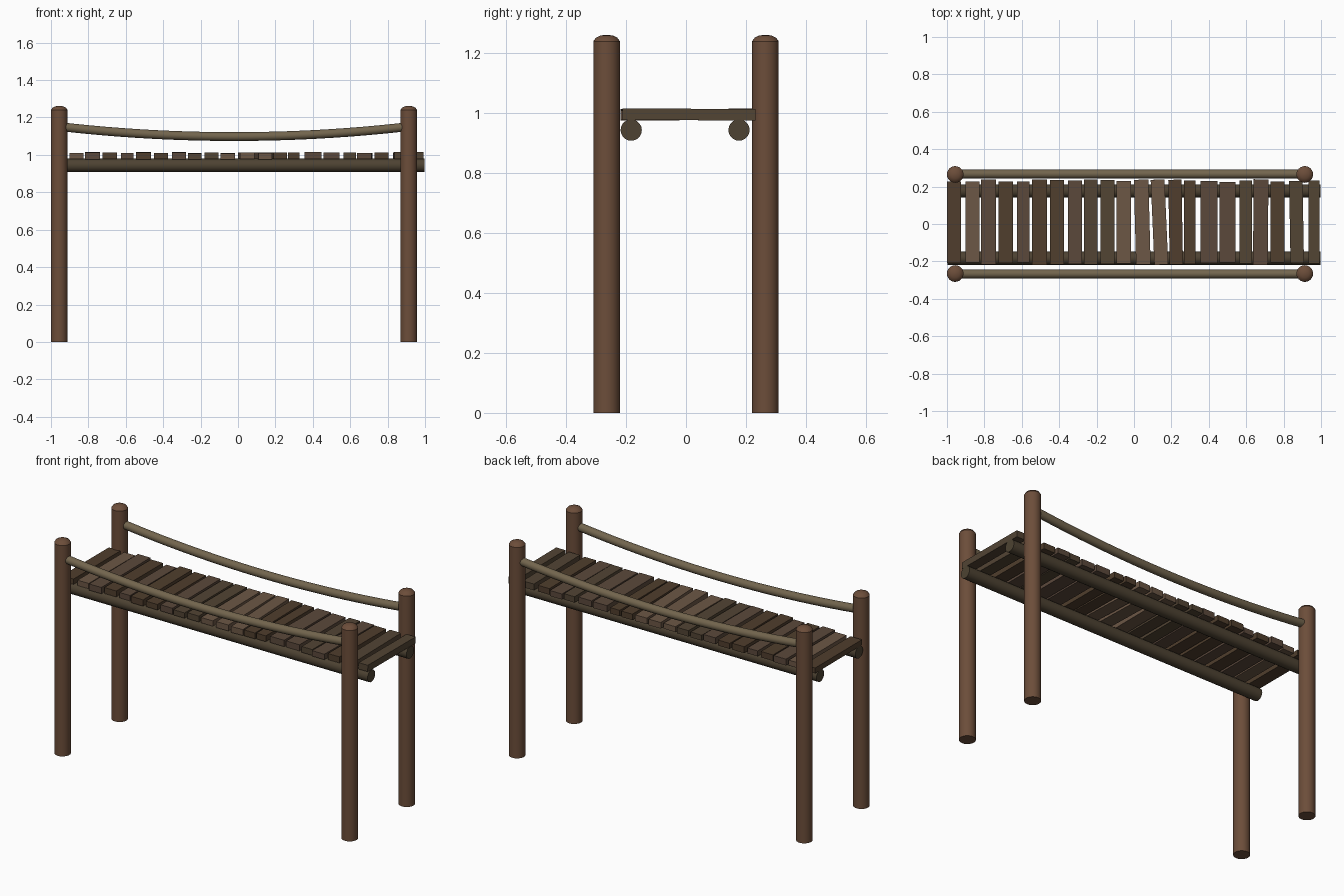
import bpy, bmesh, math, random
from mathutils import Matrix

if "Cube" in bpy.data.objects:
    bpy.data.objects.remove(bpy.data.objects["Cube"])
random.seed(4)


def material(name, rgb):
    m = bpy.data.materials.new(name)
    m.diffuse_color = (*rgb, 1)
    m.use_nodes = True
    m.node_tree.nodes["Principled BSDF"].inputs["Base Color"].default_value = m.diffuse_color
    return m


post_mat = material("post_wood", (0.15, 0.075, 0.042))
beam_mat = material("beam_wood", (0.075, 0.055, 0.032))
rope_mat = material("rope_fibre", (0.17, 0.13, 0.075))
plank_mats = [material("plank_dark", (0.08, 0.048, 0.026)),
              material("plank_mid", (0.105, 0.066, 0.044)),
              material("plank_olive", (0.085, 0.058, 0.034)),
              material("plank_light", (0.15, 0.095, 0.06))]


def finish(bm, name, mat, smooth=False):
    bmesh.ops.recalc_face_normals(bm, faces=bm.faces)
    me = bpy.data.meshes.new(name)
    bm.to_mesh(me)
    bm.free()
    ob = bpy.data.objects.new(name, me)
    bpy.context.collection.objects.link(ob)
    me.materials.append(mat)
    if smooth:
        bpy.ops.object.select_all(action='DESELECT')
        ob.select_set(True)
        bpy.context.view_layer.objects.active = ob
        bpy.ops.object.shade_smooth_by_angle(angle=math.radians(30))
    return ob


def tube(name, rings, mat, sides):
    """Skin rings given as (matrix, radius) and cap both ends."""
    bm = bmesh.new()
    loops = []
    for mx, r in rings:
        loops.append([bm.verts.new(mx @ Matrix.Rotation(2 * math.pi * i / sides, 4, 'Z')
                                   @ Matrix.Translation((r, 0, 0)).to_translation())
                      for i in range(sides)])
    for a, b in zip(loops, loops[1:]):
        for i in range(sides):
            j = (i + 1) % sides
            bm.faces.new((a[i], a[j], b[j], b[i]))
    bm.faces.new(loops[0])
    bm.faces.new(loops[-1])
    return finish(bm, name, mat, True)


for side, s in (("front", -1), ("back", 1)):
    # Posts with low domed tops
    for end, x in (("left", -0.956), ("right", 0.913)):
        profile = [(0, 0.0445), (1.24, 0.0445), (1.252, 0.036), (1.259, 0.022), (1.262, 0.006)]
        tube(f"{side}_{end}_post",
             [(Matrix.Translation((x, s * 0.265, z)), r) for z, r in profile], post_mat, 24)

    # Support beams under the deck
    y = -0.183 if s < 0 else 0.177
    tube(f"{side}_beam",
         [(Matrix.Translation((x, y, 0.944)) @ Matrix.Rotation(math.pi / 2, 4, 'Y'), 0.0355)
          for x in (-0.998, 0.996)], beam_mat, 20)

    # Sagging handrail ropes
    rings = []
    for i in range(25):
        u = i / 12 - 1
        slope = math.atan(2 * 0.05 * u / 0.905)
        rings.append((Matrix.Translation((-0.02 + 0.905 * u, s * 0.267, 1.098 + 0.05 * u * u))
                      @ Matrix.Rotation(math.pi / 2 - slope, 4, 'Y'), 0.0235))
    tube(f"{side}_rope", rings, rope_mat, 16)

# Deck planks: left edge, right edge, turn in degrees, material index
planks = [(-1.0, -.925, 0, 0), (-.9, -.827, 0, 3), (-.817, -.737, 0, 1), (-.725, -.647, 0, 0),
          (-.625, -.558, 0, 1), (-.545, -.465, 0, 0), (-.449, -.373, 0, 0), (-.354, -.277, 0, 1),
          (-.268, -.196, 0, 2), (-.18, -.105, 0, 2), (-.093, -.016, 0, 3), (.005, .083, 1.5, 3),
          (.099, .173, 2.5, 3), (.187, .258, 1.0, 0), (.268, .33, 0, 0), (.355, .446, 0, 1),
          (.457, .543, 0, 1), (.563, .632, 0, 2), (.638, .717, -.5, 1), (.73, .805, 0, 0),
          (.833, .905, 1.0, 2), (.934, .993, 0, 2)]
for n, (x0, x1, turn, m) in enumerate(planks, 1):
    bm = bmesh.new()
    bmesh.ops.create_cube(bm, size=1)
    length = random.uniform(0.428, 0.458)
    top = random.uniform(1.008, 1.016)
    bm.transform(Matrix.Translation(((x0 + x1) / 2, 0.01, (top + 0.977) / 2))
                 @ Matrix.Rotation(math.radians(turn), 4, 'Z')
                 @ Matrix.Rotation(math.radians(random.uniform(-.4, .4)), 4, 'X')
                 @ Matrix.Diagonal((x1 - x0, length, top - 0.977, 1)))
    finish(bm, f"plank_{n:02d}", plank_mats[m])
